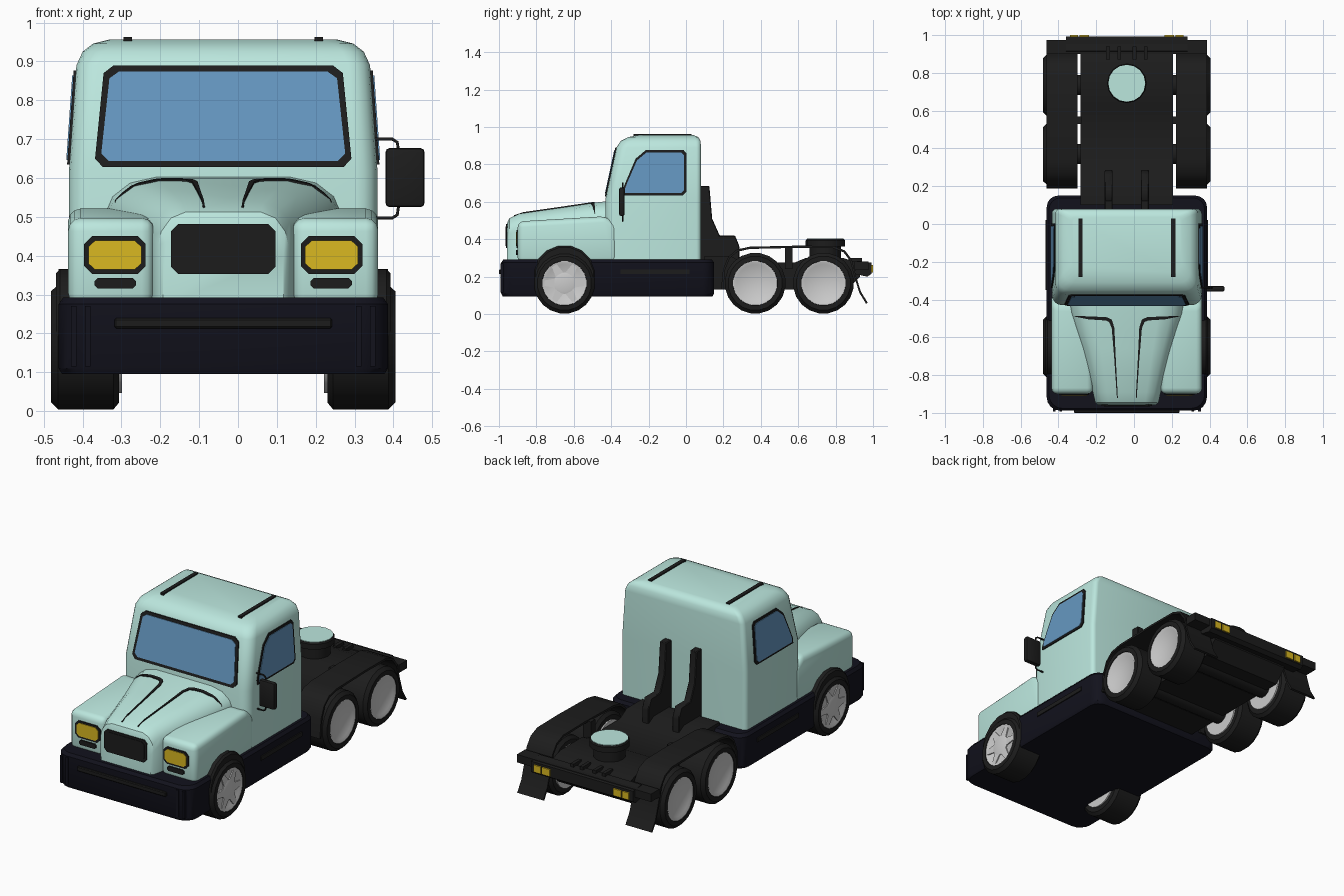
import bpy, bmesh, math
from mathutils import Vector
from mathutils.bvhtree import BVHTree

if "Cube" in bpy.data.objects:
    bpy.data.objects.remove(bpy.data.objects["Cube"])

CX = -0.038  # truck centre line (the single side mirror shifts the bounds)

def mat(name, r, g, b):
    m = bpy.data.materials.new(name)
    m.diffuse_color = (r, g, b, 1)
    m.use_nodes = True
    m.node_tree.nodes["Principled BSDF"].inputs["Base Color"].default_value = m.diffuse_color
    return m

TEAL = mat("teal_paint", 0.5, 0.8, 0.73)
BLACK = mat("black_trim", 0.012, 0.012, 0.012)
NAVY = mat("dark_skirt", 0.006, 0.006, 0.012)
GLASS = mat("glass", 0.13, 0.31, 0.53)
YELLOW = mat("lamp_yellow", 0.7, 0.48, 0.015)

def loft(name, rings, m=None, bevel=0, segs=3):
    """Skin equal-length rings of points and cap both ends."""
    bm = bmesh.new()
    vs = [[bm.verts.new(p) for p in r] for r in rings]
    n = len(vs[0])
    for a, b in zip(vs, vs[1:]):
        for i in range(n):
            j = (i + 1) % n
            bm.faces.new((a[i], a[j], b[j], b[i]))
    bm.faces.new(vs[0])
    bm.faces.new(vs[-1])
    bmesh.ops.recalc_face_normals(bm, faces=bm.faces)
    if bevel:
        sharp = [e for e in bm.edges if e.calc_face_angle(0) > 0.35]
        bmesh.ops.bevel(bm, geom=sharp, offset=bevel, segments=segs,
                        profile=0.5, affect='EDGES', clamp_overlap=True)
    me = bpy.data.meshes.new(name)
    bm.to_mesh(me)
    bm.free()
    ob = bpy.data.objects.new(name, me)
    ob.location.x = CX
    if m:
        me.materials.append(m)
    bpy.context.collection.objects.link(ob)
    return ob

def prism(name, yz, x0, x1, m=None, **k):
    return loft(name, [[(x, y, z) for y, z in yz] for x in (x0, x1)], m, **k)

def box(name, x0, x1, y0, y1, z0, z1, m=None, **k):
    return prism(name, [(y0, z0), (y1, z0), (y1, z1), (y0, z1)], x0, x1, m, **k)

def lathe_x(name, prof, s, y, z, n, m=None):
    """Revolve (x, radius) points round an axis parallel to x."""
    ang = [2 * math.pi * (i + 0.5) / n for i in range(n)]
    return loft(name, [[(s * x, y + r * math.cos(a), z + r * math.sin(a)) for a in ang]
                       for x, r in prof], m)

def rounded(w, yf, yb, rf, rb, z, seg=4):
    """Horizontal rounded rectangle with its own front and back radii."""
    out = []
    for cx, cy, r, a0 in ((w - rb, yb - rb, rb, 0), (rb - w, yb - rb, rb, 90),
                          (rf - w, yf + rf, rf, 180), (w - rf, yf + rf, rf, 270)):
        for i in range(seg + 1):
            a = math.radians(a0 + 90 * i / seg)
            out.append((cx + r * math.cos(a), cy + r * math.sin(a), z))
    return out

def octagon(x0, x1, z0, z1, c):
    return [(x0 + c, z0), (x1 - c, z0), (x1, z0 + c), (x1, z1 - c),
            (x1 - c, z1), (x0 + c, z1), (x0, z1 - c), (x0, z0 + c)]

def panel(name, pts, place, d, m):
    """Thin plate: place(u, v, d) puts 2D points on a body face."""
    return loft(name, [[place(u, v, e) for u, v in pts] for e in (-0.012, d)], m)

def inset(pts, t):
    cu = sum(p[0] for p in pts) / len(pts)
    cv = sum(p[1] for p in pts) / len(pts)
    hu = max(abs(p[0] - cu) for p in pts)
    hv = max(abs(p[1] - cv) for p in pts)
    return [(cu + (u - cu) * (1 - t / hu), cv + (v - cv) * (1 - t / hv)) for u, v in pts]

# Cab shell
cab = [(0.27, .397, -.43, .08), (0.62, .397, -.43, .08), (0.89, .378, -.372, .08),
       (0.925, .362, -.35, .078), (0.946, .335, -.31, .066), (0.957, .29, -.255, .04)]
loft("cab", [rounded(w, yf, yb, .055, .025, z) for z, w, yf, yb in cab], TEAL)

# Windscreen and side windows
def on_front(u, v, d):
    return (u, -.43 + .058 * (v - .62) / .27 - d, v)

screen = [(-.31, .628), (.31, .628), (.33, .65), (.308, .87), (.282, .89),
          (-.282, .89), (-.308, .87), (-.33, .65)]
panel("windscreen_frame", screen, on_front, .006, BLACK)
panel("windscreen", inset(screen, .016), on_front, .009, GLASS)
side = [(-.34, .635), (-.015, .635), (.002, .652), (.002, .86), (-.013, .877),
        (-.215, .877), (-.27, .83), (-.325, .7), (-.34, .66)]
for s in (1, -1):
    def on_side(u, v, d):
        return (s * (.397 - .019 * (v - .62) / .27 + d), u, v)
    panel("side_window_frame", side, on_side, .006, BLACK)
    panel("side_window", inset(side, .013), on_side, .009, GLASS)
    # Roof strips
    box("roof_strip", s * .235, s * .257, -.28, .03, .945, .963, BLACK)

# Bonnet
def bonnet_ring(y, w, zt):
    h = [(w, .27), (w, zt - .085), (.95 * w, zt - .05), (.8 * w, zt - .015), (.58 * w, zt)]
    return [(x, y, z) for x, z in h] + [(-x, y, z) for x, z in reversed(h)]

bonnet = loft("bonnet", [bonnet_ring(*r) for r in (
    (-.957, .155, .485), (-.945, .168, .512), (-.89, .18, .537),
    (-.66, .238, .57), (-.47, .295, .598), (-.38, .305, .607))], TEAL)

# Curved black bonnet flashes, laid on the bonnet surface
bm = bmesh.new()
bm.from_mesh(bonnet.data)
tree = BVHTree.FromBMesh(bm)
bm.free()
path = [(.278, -.488, .003), (.2, -.497, .016), (.11, -.502, .018), (.087, -.512, .018),
        (.073, -.55, .014), (.062, -.72, .008), (.05, -.92, .005)]
samples = []
for a, b in zip(path, path[1:]):
    samples += [Vector(a).lerp(Vector(b), i / 4) for i in range(4)]
samples.append(Vector(path[-1]))
for s in (1, -1):
    rings = []
    for i, p in enumerate(samples):
        t = samples[min(i + 1, len(samples) - 1)] - samples[max(i - 1, 0)]
        nrm = Vector((-t.y, t.x, 0)).normalized() * p.z / 2
        ring = []
        for k, dz in ((1, .005), (-1, .005), (-1, -.008), (1, -.008)):
            q = Vector((p.x, p.y, 2)) + nrm * k
            hit = tree.ray_cast(q, Vector((0, 0, -1)))[0]
            ring.append((s * q.x, q.y, (hit.z if hit else .54) + dz))
        rings.append(ring)
    loft("bonnet_flash", rings, BLACK)

# Grille
def on_nose(u, v, d):
    return (u, -.957 - d, v)

grille = octagon(-.134, .134, .353, .481, .018)
panel("grille_frame", grille, on_nose, .006, BLACK)
panel("grille", inset(grille, .012), on_nose, .009, BLACK)

# Front wings and headlamps
wing = [(-.9, .27), (-.9, .495), (-.43, .523), (-.365, .478), (-.365, .27)]
for s in (1, -1):
    prism("front_wing", wing, s * .178, s * .399, TEAL, bevel=.032)
    def on_wing(u, v, d):
        return (s * u, -.9 - d, v)
    lamp = octagon(.2, .358, .353, .45, .02)
    panel("headlamp_frame", lamp, on_wing, .005, BLACK)
    panel("headlamp", inset(lamp, .011), on_wing, .009, YELLOW)
    panel("indicator_slot", octagon(.225, .331, .316, .343, .008), on_wing, .008, BLACK)

# Skirt and bumper
loft("skirt", [rounded(w, -.988 + d, .15 - d, .07, .06, z) for z, w, d in (
    (.095, .415, .008), (.11, .424, 0), (.275, .424, 0), (.292, .412, .012))], NAVY)
box("bumper_rail", -.28, .28, -1.0, -.97, .213, .239, BLACK, bevel=.004, segs=1)
for s in (1, -1):
    for x in (.342, .378):
        box("bumper_slat", s * x, s * (x + .014), -.993, -.97, .115, .27, NAVY)
    box("skirt_rail", s * .41, s * .43, -.35, .02, .213, .237, BLACK)

# Wheels
tyre = [(.268, .11), (.268, .145), (.283, .163), (.425, .163), (.443, .145), (.443, .12), (.43, .115)]
for s in (1, -1):
    for name, y in (("front", -.65), ("rear", .37), ("rear", .735)):
        lathe_x(name + "_tyre", tyre, s, y, .165, 20, BLACK)
        lathe_x(name + "_rim", [(.26, .1), (.26, .12), (.44, .122), (.44, .112), (.432, .1)],
                s, y, .165, 20)
    # Front hub with six raised spokes, and black arch above the wheel
    lathe_x("front_hub", [(.42, .06), (.437, .06), (.441, .045)], s, -.65, .165, 12)
    for i in range(6):
        a = math.pi * i / 3
        c, d = math.cos(a), math.sin(a)
        prism("rim_spoke", [(-.65 + c * r - d * t, .165 + d * r + c * t) for r, t in
                            ((.05, -.024), (.112, -.014), (.112, .014), (.05, .024))],
              s * .42, s * .438)
    lathe_x("wheel_arch", [(.3, .168), (.42, .168), (.43, .158)], s, -.65, .2, 16, BLACK)
for y in (-.65, .37, .735):
    lathe_x("axle", [(-.27, .055), (.27, .055)], 1, y, .165, 12, BLACK)

# Rear chassis deck and cab struts
prism("chassis", [(.1, .13), (.86, .13), (.93, .2), (.93, .27), (.84, .3), (.64, .3),
                  (.58, .275), (.3, .275), (.24, .31), (.1, .31)], -.245, .245, BLACK)
strut = [(.075, .27), (.285, .27), (.285, .365), (.262, .42), (.18, .42), (.14, .51),
         (.125, .685), (.075, .685)]
for s in (1, -1):
    prism("cab_strut", strut, s * .075, s * .117, BLACK, bevel=.004, segs=1)

# Coupling plate
def disc(name, prof, m):
    return loft(name, [[(r * math.cos(2 * math.pi * i / 16), .745 + r * math.sin(2 * math.pi * i / 16), z)
                        for i in range(16)] for r, z in prof], m)

disc("coupling_base", [(.085, .28), (.085, .36), (.105, .362), (.105, .393), (.1, .4)], BLACK)
disc("coupling_plate", [(.098, .39), (.098, .403)], TEAL)

# Rear mudguards running down into the flaps
guard = [(.187, .13), (.198, .24), (.225, .305), (.27, .345), (.34, .36), (.6, .366), (.79, .364),
         (.85, .34), (.887, .29), (.91, .2), (.935, .12), (.972, .06)]
inner = [(.199, .13), (.21, .24), (.235, .3), (.275, .333), (.34, .348), (.6, .354), (.785, .352),
         (.842, .33), (.877, .285), (.9, .2), (.926, .115), (.962, .056)]
for s in (1, -1):
    prism("rear_mudguard", guard + inner[::-1], s * .26, s * .424, BLACK)
    box("mudguard_bracket", s * .24, s * .29, .53, .57, .24, .36, BLACK)
    # Rear lamps
    for x0, x1 in ((.2, .25), (.258, .3)):
        box("rear_lamp", s * x0, s * x1, .98, 1.0, .222, .262, YELLOW)
    for x in (.03, .09):
        box("tow_lug", s * x, s * (x + .02), .87, .94, .27, .3, BLACK)

# Rear cross beam
prism("rear_beam", [(.9, .215), (.97, .2), (.992, .215), (.992, .275), (.915, .285)],
      -.322, .322, BLACK)
box("rear_outer_beam", -.424, .424, .9, .975, .235, .28, BLACK)

# Door mirror, right side only
box("door_mirror", .418, .518, -.358, -.328, .525, .677, BLACK, bevel=.01, segs=2)
cu = bpy.data.curves.new("mirror_arm", 'CURVE')
cu.dimensions = '3D'
cu.bevel_depth = .0045
cu.bevel_resolution = 1
for z, k in ((.7, -1), (.497, 1)):
    pts = [(.385, z), (.435, z), (.448, z + k * .008), (.452, z + k * .035)]
    sp = cu.splines.new('POLY')
    sp.points.add(len(pts) - 1)
    for p, (x, zz) in zip(sp.points, pts):
        p.co = (x, -.338, zz, 1)
cu.materials.append(BLACK)
arm = bpy.data.objects.new("mirror_arm", cu)
arm.location.x = CX
bpy.context.collection.objects.link(arm)

# Smooth shading with crisp edges
for ob in bpy.context.scene.objects:
    ob.select_set(ob.type == 'MESH')
bpy.context.view_layer.objects.active = bonnet
bpy.ops.object.shade_smooth_by_angle(angle=math.radians(35))
